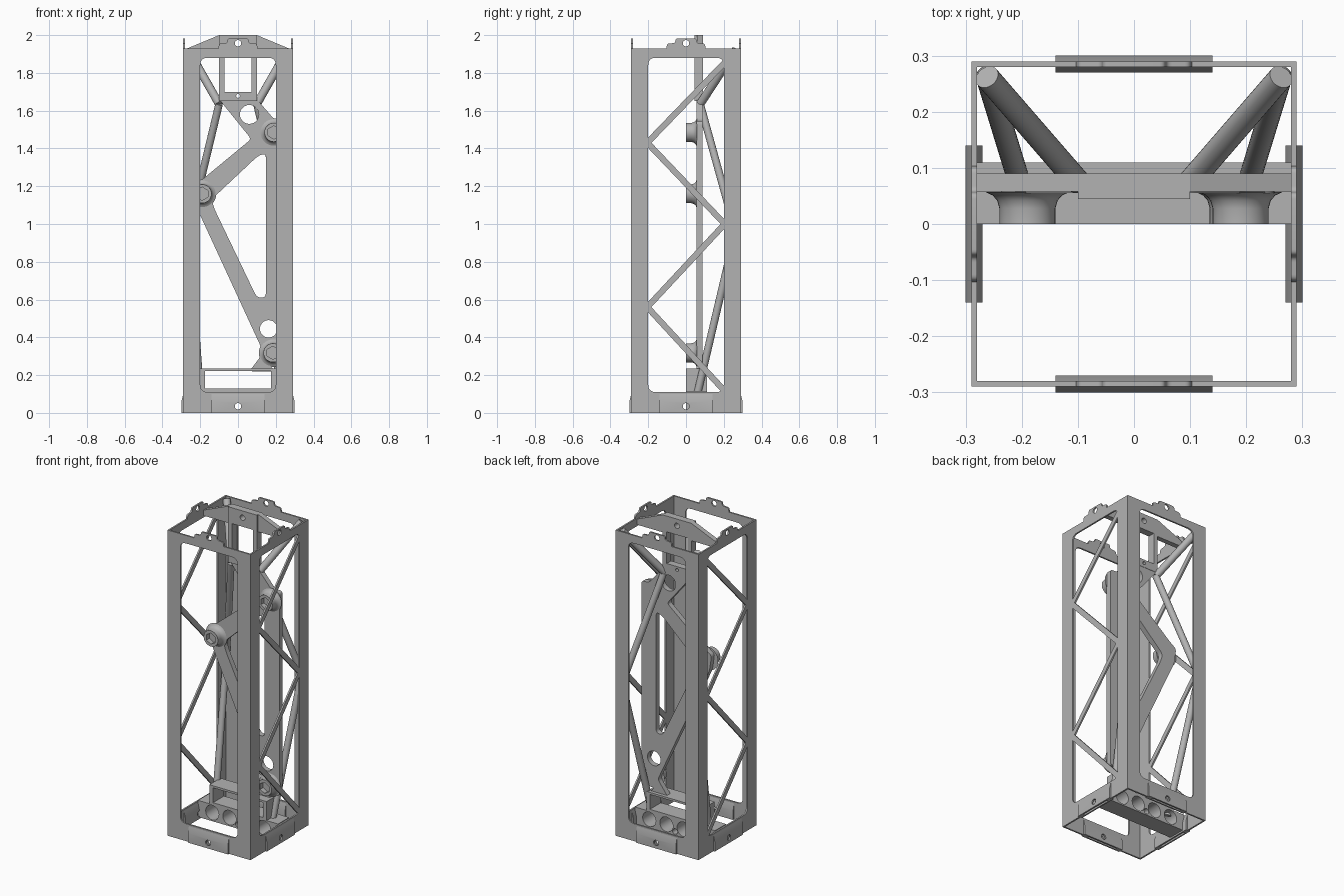
import bpy, bmesh, math
from mathutils import Vector, Matrix

old = bpy.data.objects.get("Cube")
if old:
    bpy.data.objects.remove(old)

grey = bpy.data.materials.new("frame grey")
grey.use_nodes = True
grey.diffuse_color = (0.45, 0.45, 0.45, 1)
grey.node_tree.nodes["Principled BSDF"].inputs["Base Color"].default_value = (0.45, 0.45, 0.45, 1)


def finish(name, bm):
    bmesh.ops.recalc_face_normals(bm, faces=bm.faces)
    mesh = bpy.data.meshes.new(name)
    bm.to_mesh(mesh)
    bm.free()
    ob = bpy.data.objects.new(name, mesh)
    bpy.context.collection.objects.link(ob)
    mesh.materials.append(grey)
    return ob


def rounded(pts, r, seg=5):
    """Replace each corner with a small curve."""
    out = []
    for i, p in enumerate(pts):
        p = Vector(p)
        a, b = Vector(pts[i - 1]) - p, Vector(pts[(i + 1) % len(pts)]) - p
        s = p + a.normalized() * min(r, a.length * 0.45)
        e = p + b.normalized() * min(r, b.length * 0.45)
        for k in range(seg + 1):
            t = k / seg
            out.append(s * (1 - t) ** 2 + p * (2 * t * (1 - t)) + e * t * t)
    return out


def rect(a, b, c, d):
    return [(a, c), (b, c), (b, d), (a, d)]


def disc(x, z, r, n=28, turn=0):
    return [(x + r * math.cos(turn + i * math.tau / n), z + r * math.sin(turn + i * math.tau / n)) for i in range(n)]


def prism(name, outlines, lo, hi, axis="y"):
    """Extrude flat outlines, given as (across, up), along x or y."""
    bm = bmesh.new()
    for pts in outlines:
        loops = []
        for d in (lo, hi):
            loops.append([bm.verts.new((a, d, z) if axis == "y" else (d, a, z)) for a, z in pts])
            bm.faces.new(loops[-1])
        for i in range(len(pts)):
            bm.faces.new((loops[0][i - 1], loops[0][i], loops[1][i], loops[1][i - 1]))
    return finish(name, bm)


def box(name, x0, x1, y0, y1, z0, z1):
    return prism(name, [rect(x0, x1, z0, z1)], y0, y1)


def cut(ob, *cutters):
    bpy.context.view_layer.objects.active = ob
    for c in cutters:
        m = ob.modifiers.new("cut", "BOOLEAN")
        m.operation, m.solver, m.object = "DIFFERENCE", "EXACT", c
        bpy.ops.object.modifier_apply(modifier=m.name)


def turned(ob, k):
    ob.data.transform(Matrix.Rotation(k * math.pi / 2, 4, "Z"))
    return ob


def rod(name, p, q, r):
    p, q = Vector(p), Vector(q)
    bm = bmesh.new()
    spin = (q - p).to_track_quat("Z", "Y").to_matrix().to_4x4()
    bmesh.ops.create_cone(bm, cap_ends=True, segments=24, radius1=r, radius2=r, depth=(q - p).length,
                          matrix=Matrix.Translation((p + q) / 2) @ spin)
    return finish(name, bm)


parts, cutters = [], []


def helper(ob):
    cutters.append(ob)
    ob.hide_render = True
    return ob


# Pin holes through the tabs, and slots that receive the tabs below
pins = [helper(prism("pin_cutter", [disc(0, 0.035, 0.017), disc(0, 1.957, 0.017)], -0.5, 0.5, ax)) for ax in "xy"]
slots = [helper(turned(box("slot_cutter", -0.105, 0.105, -0.291, -0.279, -0.02, 0.06), k)) for k in range(4)]

# Square outer tube with a large window in every side
shell = box("outer_frame", -0.29, 0.29, -0.29, 0.29, 0, 1.93)
hollow = helper(box("hollow_cutter", -0.28, 0.28, -0.28, 0.28, -0.1, 2.1))
window = rounded(rect(-0.2, 0.2, 0.11, 1.88), 0.04)
windows = [helper(prism("window_cutter", [window], -0.5, 0.5, ax)) for ax in "xy"]
cut(shell, hollow, *windows, *slots, pins[0], pins[1])
parts.append(shell)

# Stepped top tabs and thick bottom sockets
tab = [(-0.105, 1.925), (0.105, 1.925), (0.1, 1.955), (0.058, 1.958), (0.055, 1.982),
       (-0.055, 1.982), (-0.058, 1.958), (-0.1, 1.955)]
socket = [(0.27, 0), (0.3, 0), (0.3, 0.06), (0.29, 0.1), (0.28, 0.1), (0.27, 0.06)]
for k, side in enumerate(("left", "back", "right", "front")):
    t = turned(prism(side + "_top_tab", [rounded(tab, 0.01)], 0.28, 0.29, "x"), k)
    s = turned(prism(side + "_bottom_socket", [socket], -0.14, 0.14), k)
    cut(t, pins[k % 2])
    cut(s, slots[(k + 1) % 4], pins[k % 2])
    parts += [t, s]

# Zigzag braces in the two side windows
zig = [(0.21, 1.86), (-0.205, 1.43), (0.205, 1.0), (-0.205, 0.56), (0.21, 0.11)]
bars = []
for p, q in zip(zig, zig[1:]):
    p, q = Vector(p), Vector(q)
    n = (q - p).orthogonal().normalized() * 0.016
    bars.append([p + n, q + n, q - n, p - n])
for name, x in (("right", -0.29), ("left", 0.28)):
    parts.append(prism(name + "_zigzag_brace", bars, x, x + 0.01, "x"))

# Flat truss plate with its open triangle and lightening holes
truss = [(-0.1, 1.66), (0.1, 1.66), (0.2, 1.545), (0.25, 1.545), (0.25, 0.26), (0.16, 0.26), (0.2, 0.22),
         (0.06, 0.22), (0.135, 0.32), (-0.225, 1.1), (-0.24, 1.2), (-0.19, 1.235), (0.07, 1.45)]
plate = prism("truss_plate", [rounded(truss, 0.02)], 0.055, 0.088)
opening = rounded([(0.148, 0.61), (0.148, 1.375), (0.105, 1.36), (-0.14, 1.13), (-0.125, 1.08), (0.1, 0.61)], 0.03)
cut(plate, helper(prism("truss_cutter", [opening, disc(0.06, 1.58, 0.05), disc(0.162, 0.445, 0.046)], 0, 0.2)))
parts.append(plate)

# Peaked head: central ring and sloping shoulders
ring = prism("head_ring", [rect(-0.1, 0.1, 1.65, 2.0)], 0.045, 0.09)
cut(ring, helper(prism("head_cutter", [rect(-0.072, 0.072, 1.7, 1.9), disc(0, 1.678, 0.01)], 0, 0.2)), pins[1])
parts.append(ring)
for name, s in (("left", 1), ("right", -1)):
    slope = [(0.1 * s, 1.89), (0.28 * s, 1.89), (0.28 * s, 1.925), (0.1 * s, 2.0)]
    parts.append(prism(name + "_head_shoulder", [slope], 0.058, 0.09))

# Flared bosses with hexagonal sockets
for name, x, z in (("upper", 0.19, 1.485), ("middle", -0.19, 1.16), ("lower", 0.185, 0.318)):
    bm = bmesh.new()
    rings = []
    for r, y in ((0.05, 0), (0.05, 0.028), (0.054, 0.042), (0.062, 0.051), (0.075, 0.057)):
        rings.append([bm.verts.new((min(max(a, -0.28), 0.28), y, b)) for a, b in disc(x, z, r, 32)])
    for a, b in zip(rings, rings[1:]):
        for i in range(len(a)):
            bm.faces.new((a[i - 1], a[i], b[i], b[i - 1]))
    bm.faces.new(rings[0])
    bm.faces.new(rings[-1])
    boss = finish(name + "_boss", bm)
    cut(boss, helper(prism("hex_cutter", [disc(x, z, 0.035, 6, math.pi / 6)], -0.1, 0.03)))
    parts.append(boss)

# Round struts from the plate to the back corners
for name, s in (("left", 1), ("right", -1)):
    knee = (0.262 * s, 0.262, 0.96)
    top = (0.1 * s, 0.075, 1.635)
    parts.append(rod(name + "_top_strut", top, (0.262 * s, 0.262, 1.92), 0.022))
    parts.append(rod(name + "_middle_strut", top, knee, 0.02))
    parts.append(rod(name + "_lower_strut", knee, (0.2 * s, 0.06, 0.1), 0.02))

# Cross bar with four round holes, and the open box on top of it
bar = box("cross_bar", -0.28, 0.28, 0, 0.11, 0.01, 0.115)
holes = [disc(x, 0.064, 0.046) for x in (-0.18, -0.06, 0.06, 0.18)]
cut(bar, helper(prism("bar_cutter", holes, -0.1, 0.3)), pins[1])
tray = box("open_box", -0.2, 0.2, 0, 0.11, 0.115, 0.235)
cut(tray, helper(box("box_cutter", -0.175, 0.175, -0.1, 0.3, 0.128, 0.222)))
parts += [bar, tray]

# Remove helpers and shade
for c in cutters:
    bpy.data.objects.remove(c)
for ob in bpy.context.selected_objects:
    ob.select_set(False)
for ob in parts:
    ob.select_set(True)
bpy.context.view_layer.objects.active = parts[0]
bpy.ops.object.shade_smooth_by_angle(angle=math.radians(30))
